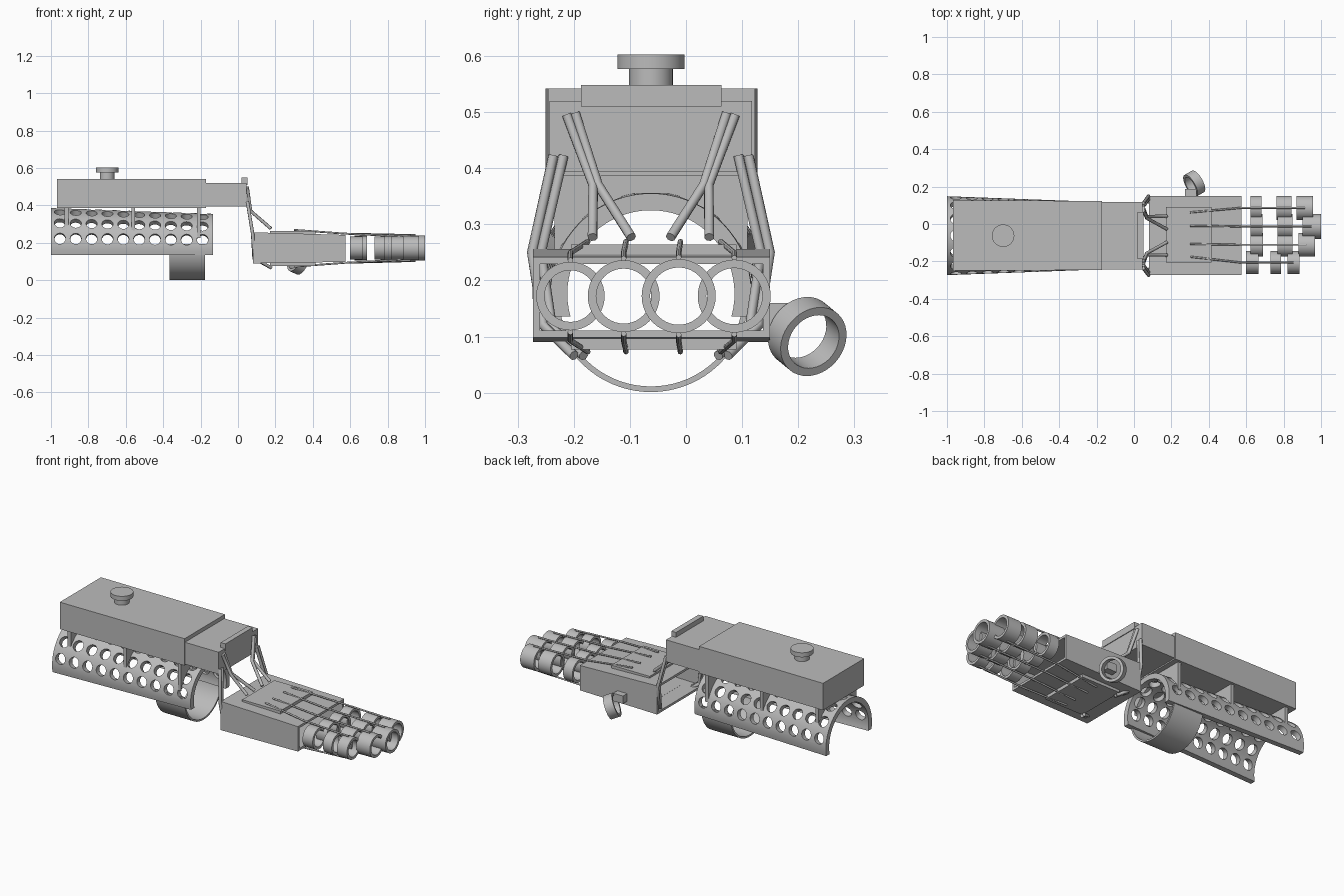
import bpy
import bmesh
from math import sin, cos, asin, pi, radians, sqrt
from mathutils import Vector

cube = bpy.data.objects.get("Cube")
if cube:
    bpy.data.objects.remove(cube)

grey = bpy.data.materials.new("metal_grey")
grey.use_nodes = True
grey.diffuse_color = (0.5, 0.5, 0.5, 1)
grey.node_tree.nodes["Principled BSDF"].inputs["Base Color"].default_value = (0.5, 0.5, 0.5, 1)

MID = -0.0625     # y of the arm's centre line
AXIS_Z = 0.176    # height of the forearm axis


def finish(name, bm):
    bmesh.ops.recalc_face_normals(bm, faces=bm.faces)
    mesh = bpy.data.meshes.new(name)
    bm.to_mesh(mesh)
    bm.free()
    mesh.materials.append(grey)
    ob = bpy.data.objects.new(name, mesh)
    bpy.context.collection.objects.link(ob)
    return ob


def smooth(ob):
    bpy.ops.object.select_all(action="DESELECT")
    ob.select_set(True)
    bpy.context.view_layer.objects.active = ob
    bpy.ops.object.shade_smooth_by_angle(angle=radians(35))


def loft(name, loops, closed=False):
    """Skin closed loops; cap the ends, or join last to first."""
    bm = bmesh.new()
    rows = [[bm.verts.new(p) for p in loop] for loop in loops]
    n = len(rows[0])
    pairs = list(zip(rows, rows[1:])) + ([(rows[-1], rows[0])] if closed else [])
    for a, b in pairs:
        for i in range(n):
            j = (i + 1) % n
            bm.faces.new((a[i], a[j], b[j], b[i]))
    if not closed:
        bm.faces.new(rows[0])
        bm.faces.new(rows[-1])
    return finish(name, bm)


def rect(x, y0, y1, z0, z1):
    return [(x, y0, z0), (x, y1, z0), (x, y1, z1), (x, y0, z1)]


def box(name, x0, x1, y0, y1, z0, z1):
    return loft(name, [rect(x0, y0, y1, z0, z1), rect(x1, y0, y1, z0, z1)])


def circle(centre, axis, radius, n):
    q = Vector(axis).to_track_quat("Z", "Y")
    return [Vector(centre) + q @ Vector((radius * cos(2 * pi * i / n), radius * sin(2 * pi * i / n), 0))
            for i in range(n)]


def ring(name, centre, axis, outer, inner, length):
    axis = Vector(axis).normalized()
    a, b = Vector(centre) - axis * length / 2, Vector(centre) + axis * length / 2
    smooth(loft(name, [circle(a, axis, outer, 40), circle(b, axis, outer, 40),
                       circle(b, axis, inner, 40), circle(a, axis, inner, 40)], closed=True))


def rod(name, points, radius):
    curve = bpy.data.curves.new(name, "CURVE")
    curve.dimensions = "3D"
    curve.bevel_depth = radius
    curve.bevel_resolution = 2
    curve.use_fill_caps = True
    spline = curve.splines.new("POLY")
    spline.points.add(len(points) - 1)
    for p, co in zip(spline.points, points):
        p.co = (*co, 1)
    curve.materials.append(grey)
    ob = bpy.data.objects.new(name, curve)
    bpy.context.collection.objects.link(ob)


def arc(x, radius, start, end, n=40):
    return [(x, MID + radius * cos(start + (end - start) * i / n),
             AXIS_Z + radius * sin(start + (end - start) * i / n)) for i in range(n + 1)]


def shell(x, outer, inner):
    """Upper arched wall, cut level at the lower edge."""
    lo, li = asin(-0.04 / outer), asin(-0.04 / inner)
    return arc(x, outer, lo, pi - lo) + arc(x, inner, pi - li, li)


# Forearm cuff: tapered arch with rows of round holes
cuff = loft("forearm_cuff", [shell(-1, 0.211, 0.181), shell(-0.135, 0.179, 0.149)])
bm = bmesh.new()
for col in range(10):
    x = -0.952 + col * 0.0847
    for row in range(7):
        a = radians(13 + row * 154 / 6)
        d = Vector((0, cos(a), sin(a)))
        ends = [[bm.verts.new(p) for p in circle(Vector((x, MID, AXIS_Z)) + d * r, d, 0.03, 20)]
                for r in (0.142, 0.24)]
        for i in range(20):
            j = (i + 1) % 20
            bm.faces.new((ends[0][i], ends[0][j], ends[1][j], ends[1][i]))
        for end in ends:
            bm.faces.new(end)
cutter = finish("hole_cutter", bm)
cutter.hide_render = True
mod = cuff.modifiers.new("holes", "BOOLEAN")
mod.operation = "DIFFERENCE"
mod.solver = "EXACT"
mod.object = cutter
bpy.ops.object.select_all(action="DESELECT")
cuff.select_set(True)
bpy.context.view_layer.objects.active = cuff
bpy.ops.object.modifier_apply(modifier="holes")
bpy.data.objects.remove(cutter)
smooth(cuff)

# Wrist band closing the arch underneath
band = [arc(x, 0.175, pi - 0.1, 2 * pi + 0.1) + arc(x, 0.165, 2 * pi + 0.1, pi - 0.1) for x in (-0.365, -0.177)]
smooth(loft("wrist_band", band))

# Webs carrying the housing on the cuff
for i, x in enumerate((-0.917, -0.56, -0.21)):
    r = 0.208 - 0.037 * (x + 1)
    w = 0.172
    a = asin(sqrt(1 - (w / r) ** 2))
    loops = [[(px, MID - w, 0.395), (px, MID + w, 0.395)] + arc(px, r, a, pi - a, 24)
             for px in (x - 0.01, x + 0.01)]
    loft(f"support_web_{i + 1}", loops)

# Housing, its extension, end bar and knob
loft("main_housing", [rect(-0.967, -0.25, 0.127, 0.386, 0.542), rect(-0.17, -0.246, 0.123, 0.386, 0.542)])
box("housing_extension", -0.18, 0.046, -0.243, 0.118, 0.393, 0.52)
box("end_bar", 0.02, 0.05, -0.187, 0.063, 0.51, 0.548)
for name, r, z0, z1 in (("knob_stem", 0.039, 0.53, 0.578), ("knob_cap", 0.06, 0.577, 0.603)):
    smooth(loft(name, [circle((-0.7, MID, z), (0, 0, 1), r, 40) for z in (z0, z1)]))

# Hand shell: open tapered box with a plate above and below
t = 0.013
loft("hand_shell", [rect(0.08, -0.273, 0.15, 0.09, 0.256), rect(0.575, -0.273, 0.15, 0.098, 0.242),
                    rect(0.575, -0.273 + t, 0.15 - t, 0.098 + t, 0.242 - t),
                    rect(0.08, -0.273 + t, 0.15 - t, 0.09 + t, 0.256 - t)], closed=True)
box("back_plate", 0.17, 0.415, -0.205, 0.09, 0.24, 0.264)
box("palm_plate", 0.17, 0.415, -0.205, 0.09, 0.077, 0.105)

# Fingers: three rings each, with a tendon above and below
fingers = {
    "index": (0.086, 0.065, 0.062, ((0.623, 0.682), (0.762, 0.842), (0.87, 0.957))),
    "middle": (-0.013, 0.066, -0.01, ((0.623, 0.687), (0.767, 0.847), (0.9, 1.0))),
    "ring": (-0.111, 0.064, -0.107, ((0.623, 0.69), (0.767, 0.847), (0.88, 0.967))),
    "small": (-0.206, 0.061, -0.175, ((0.6, 0.665), (0.73, 0.787), (0.82, 0.885))),
}
for name, (y, r, root, spans) in fingers.items():
    for i, (x0, x1) in enumerate(spans):
        ring(f"{name}_finger_ring_{i + 1}", ((x0 + x1) / 2, y, 0.172), (1, 0, 0), r, r - 0.015, x1 - x0)
    tip = sum(spans[2]) / 2
    for side, label in ((1, "top"), (-1, "bottom")):
        rod(f"{name}_{label}_tendon", [(0.3, root, 0.171 + side * 0.098), (0.57, y, 0.171 + side * 0.078),
                                       (tip, y, 0.172 + side * (r + 0.003))], 0.005)

# Thumb ring and its mount
ring("thumb_ring", (0.322, 0.216, 0.1), (0.8, 0.45, -0.37), 0.066, 0.051, 0.05)
box("thumb_mount", 0.272, 0.335, 0.145, 0.188, 0.115, 0.16)

# Wrist linkage rods, mirrored about the centre line
links = {
    "upper_outer_link": [(0.05, -0.15, 0.495), (0.068, -0.103, 0.37), (0.175, -0.104, 0.277)],
    "upper_inner_link": [(0.05, -0.135, 0.498), (0.068, -0.094, 0.37), (0.175, -0.035, 0.277)],
    "side_outer_link": [(0.05, -0.174, 0.422), (0.078, -0.212, 0.25), (0.085, -0.192, 0.12), (0.178, -0.137, 0.066)],
    "side_inner_link": [(0.05, -0.156, 0.422), (0.078, -0.196, 0.25), (0.085, -0.176, 0.115), (0.178, -0.12, 0.066)],
}
for name, path in links.items():
    for s, label in ((1, "right"), (-1, "left")):
        rod(f"{label}_{name}", [(x, MID + s * y, z) for x, y, z in path], 0.009)
